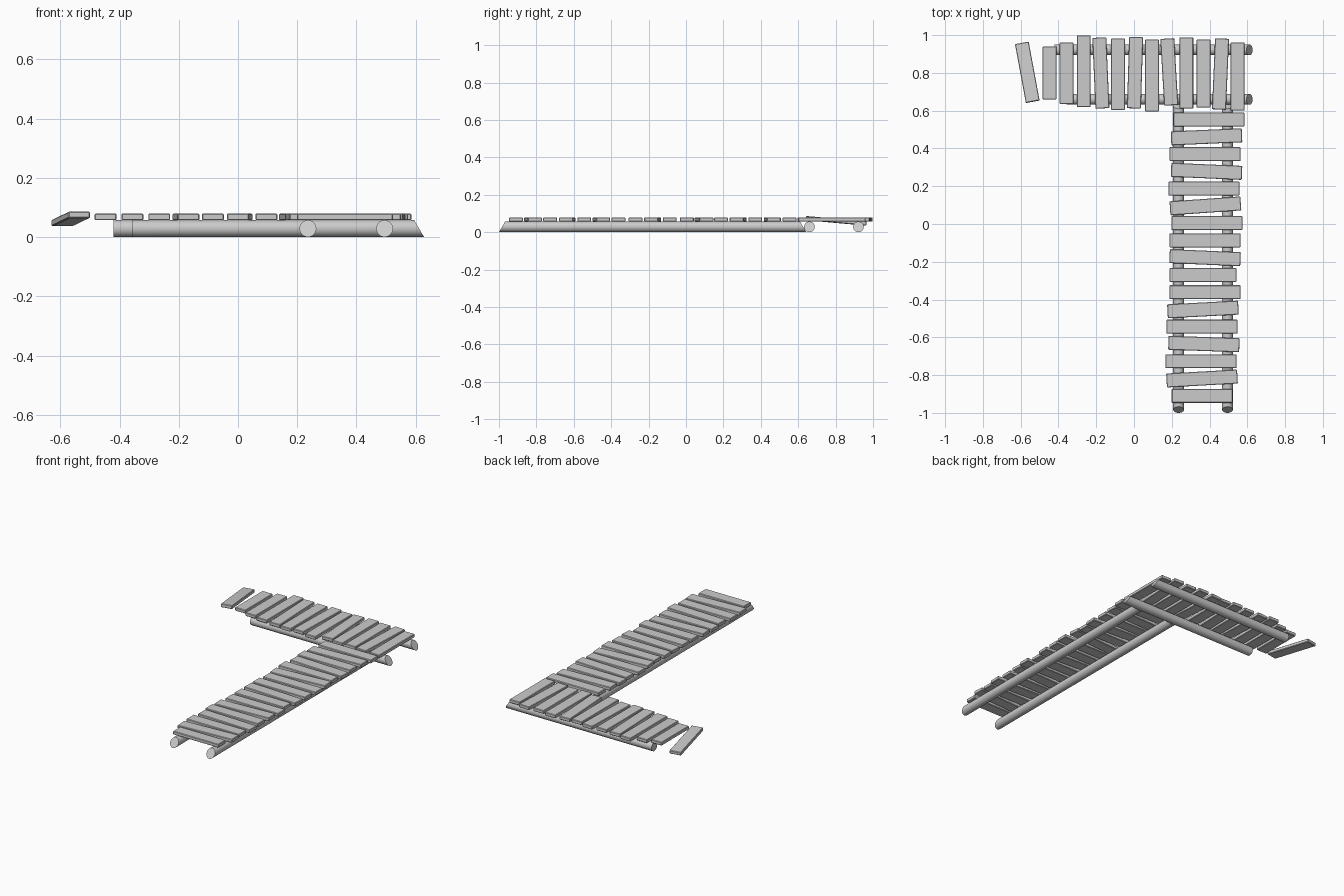
import bpy, bmesh, math
from mathutils import Matrix, Vector

cube = bpy.data.objects.get("Cube")
if cube:
    bpy.data.objects.remove(cube)

GREY = (0.6, 0.6, 0.6, 1)
wood = bpy.data.materials.new("weathered_grey_wood")
wood.diffuse_color = GREY
wood.use_nodes = True
wood.node_tree.nodes["Principled BSDF"].inputs["Base Color"].default_value = GREY

RADIUS = 0.0285
THICK = 0.022
WIDTH = 0.074
DECK_Z = 2 * RADIUS + THICK / 2


def add_object(name, bm):
    mesh = bpy.data.meshes.new(name)
    bm.to_mesh(mesh)
    bm.free()
    mesh.materials.append(wood)
    obj = bpy.data.objects.new(name, mesh)
    bpy.context.collection.objects.link(obj)
    return obj


def log(name, start, end, slant_start, slant_end):
    """Round beam on the ground; slants pull the top of each end inwards."""
    start, end = Vector(start), Vector(end)
    axis = end - start
    along = axis.normalized()
    bm = bmesh.new()
    bmesh.ops.create_cone(bm, cap_ends=True, segments=32, radius1=RADIUS,
                          radius2=RADIUS, depth=axis.length)
    turn = axis.to_track_quat('Z', 'Y').to_matrix().to_4x4()
    bm.transform(Matrix.Translation((start + end) / 2 + Vector((0, 0, RADIUS))) @ turn)
    middle = (start + end) / 2
    for v in bm.verts:
        height = v.co.z / (2 * RADIUS)
        if (v.co - middle).dot(along) < 0:
            v.co += along * slant_start * height
        else:
            v.co -= along * slant_end * height
    for f in bm.faces:
        f.smooth = len(f.verts) == 4
    for e in bm.edges:
        e.smooth = all(len(f.verts) == 4 for f in e.link_faces)
    return add_object(name, bm)


def plank(name, x, y, length, angle, z=DECK_Z, pitch=0):
    """Board with softened edges, its length along local x."""
    bm = bmesh.new()
    bmesh.ops.create_cube(bm, size=1)
    bmesh.ops.scale(bm, vec=(length, WIDTH, THICK), verts=bm.verts)
    bmesh.ops.bevel(bm, geom=bm.edges[:], offset=0.003, segments=1, affect='EDGES')
    obj = add_object(name, bm)
    obj.location = (x, y, z)
    obj.rotation_euler = (0, math.radians(pitch), math.radians(angle))
    return obj


# Support logs of the long walkway
for side, x in (("right", 0.236), ("left", 0.495)):
    log(f"walkway_log_{side}", (x, -1, 0), (x, 0.643, 0), 0.033, 0.033)

# Support logs of the crossing platform
log("platform_log_front", (-0.357, 0.66, 0), (0.628, 0.66, 0), 0, 0.033)
log("platform_log_back", (-0.42, 0.922, 0), (0.628, 0.922, 0), 0, 0.033)

# Walkway planks, from the platform to the front: tilt and sideways shift
tilts = [0, 2.5, 0, -2.5, 0, 4, 0, 0, -2.5, 0, 0, 3, 0, -2, 0, 3.2, 0]
shifts = [.397, .384, .376, .384, .37, .378, .386, .376, .376, .365,
          .376, .365, .36, .37, .355, .36, .361]
for i, (tilt, x) in enumerate(zip(tilts, shifts)):
    length = {9: 0.354, 16: 0.323}.get(i, 0.376)
    plank(f"walkway_plank_{i + 1}", x, 0.553 - 0.0914 * i, length, tilt)

# Platform planks, from right to left: tilt, near end and far end
ends = [(0, .66, .94), (0, .635, .96), (0, .62, .998), (2.5, .612, .987),
        (0, .604, .982), (-1.8, .612, .99), (0, .596, .976), (3.4, .628, .982),
        (0, .612, .987), (0, .616, .976), (-2.5, .606, .982), (0, .6, .961)]
for i, (tilt, near, far) in enumerate(ends):
    plank(f"platform_plank_{i + 1}", -0.447 + 0.0905 * i, (near + far) / 2,
          far - near, 90 + tilt)

# Loose plank drooping off the end
plank("loose_plank", -0.565, 0.803, 0.317, 100.5, 0.061, 5)
